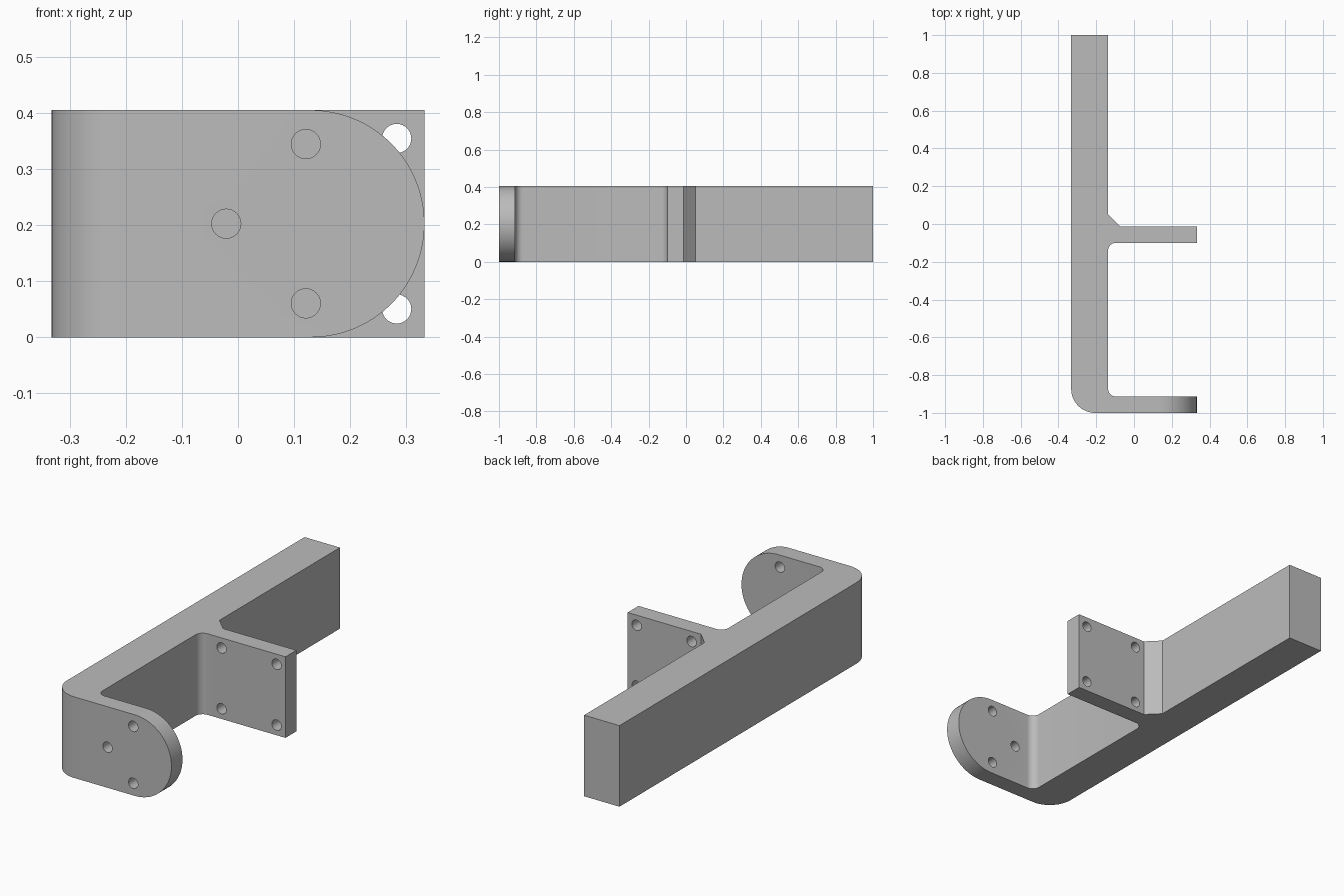
import bpy
import bmesh
import math
from mathutils import Vector

if "Cube" in bpy.data.objects:
    bpy.data.objects.remove(bpy.data.objects["Cube"], do_unlink=True)

HEIGHT = 0.405
MID = HEIGHT / 2
RIGHT = 0.3325       # end of both plates
BAR = -0.137         # inner face of the bar
FRONT_BACK = -0.913  # rear face of the rounded front plate
PLATE_FRONT, PLATE_BACK = -0.1, -0.014
CHAMFER = 0.064
FILLET = 0.04

grey = bpy.data.materials.new("plain_grey")
grey.use_nodes = True
grey.diffuse_color = (0.5, 0.5, 0.5, 1)
grey.node_tree.nodes["Principled BSDF"].inputs["Base Color"].default_value = (0.5, 0.5, 0.5, 1)


def arc(cx, cy, radius, start, end, steps):
    """Points along an arc, angles in degrees."""
    angles = [math.radians(start + (end - start) * i / steps) for i in range(steps + 1)]
    return [(cx + radius * math.cos(a), cy + radius * math.sin(a)) for a in angles]


def prism(name, points, offset):
    """Extrude a closed outline of 3D points by an offset."""
    bm = bmesh.new()
    face = bm.faces.new([bm.verts.new(p) for p in points])
    extruded = bmesh.ops.extrude_face_region(bm, geom=[face])["geom"]
    verts = [g for g in extruded if isinstance(g, bmesh.types.BMVert)]
    bmesh.ops.translate(bm, verts=verts, vec=Vector(offset))
    bmesh.ops.recalc_face_normals(bm, faces=bm.faces)
    mesh = bpy.data.meshes.new(name)
    bm.to_mesh(mesh)
    bm.free()
    obj = bpy.data.objects.new(name, mesh)
    bpy.context.collection.objects.link(obj)
    obj.data.materials.append(grey)
    return obj


def cut(target, outline, y_start, depth):
    """Cut an x-z outline through the target along y, then discard the cutter."""
    cutter = prism("cutter", [(x, y_start, z) for x, z in outline], (0, depth, 0))
    cutter.hide_render = True
    mod = target.modifiers.new("cut", 'BOOLEAN')
    mod.operation = 'DIFFERENCE'
    mod.solver = 'EXACT'
    mod.object = cutter
    bpy.context.view_layer.objects.active = target
    bpy.ops.object.modifier_apply(modifier=mod.name)
    bpy.data.objects.remove(cutter, do_unlink=True)


# Bracket outline seen from above: bar, front plate, middle plate
outline = [(-RIGHT, 1)]
outline += arc(-RIGHT + 0.127, -0.873, 0.127, 180, 270, 16)
outline += [(RIGHT, -1), (RIGHT, FRONT_BACK)]
outline += arc(BAR + FILLET, FRONT_BACK + FILLET, FILLET, 270, 180, 10)
outline += arc(BAR + FILLET, PLATE_FRONT - FILLET, FILLET, 180, 90, 10)
outline += [(RIGHT, PLATE_FRONT), (RIGHT, PLATE_BACK),
            (BAR + CHAMFER, PLATE_BACK), (BAR, PLATE_BACK + CHAMFER), (BAR, 1)]
bracket = prism("bracket", [(x, y, 0) for x, y in outline], (0, 0, HEIGHT))

# Round off the end of the front plate
round_x = RIGHT - MID
corners = arc(round_x, MID, MID, 90, -90, 64)
corners += [(round_x, -0.1), (0.4, -0.1), (0.4, 0.5), (round_x, 0.5)]
cut(bracket, corners, -1.1, 0.3)

# Screw holes: three in the front plate, four in the middle plate
front_holes = [(-0.021, MID), (0.121, MID + 0.142), (0.121, MID - 0.142)]
plate_holes = [(x, MID + s * 0.152) for x in (-0.021, 0.283) for s in (-1, 1)]
for holes, y_start in ((front_holes, -1.1), (plate_holes, -0.2)):
    for x, z in holes:
        cut(bracket, arc(x, z, 0.026, 0, 348.75, 31), y_start, 0.3)

# Smooth rounds, sharp edges
bpy.ops.object.select_all(action='DESELECT')
bracket.select_set(True)
bpy.context.view_layer.objects.active = bracket
bpy.ops.object.shade_smooth_by_angle(angle=math.radians(30))
